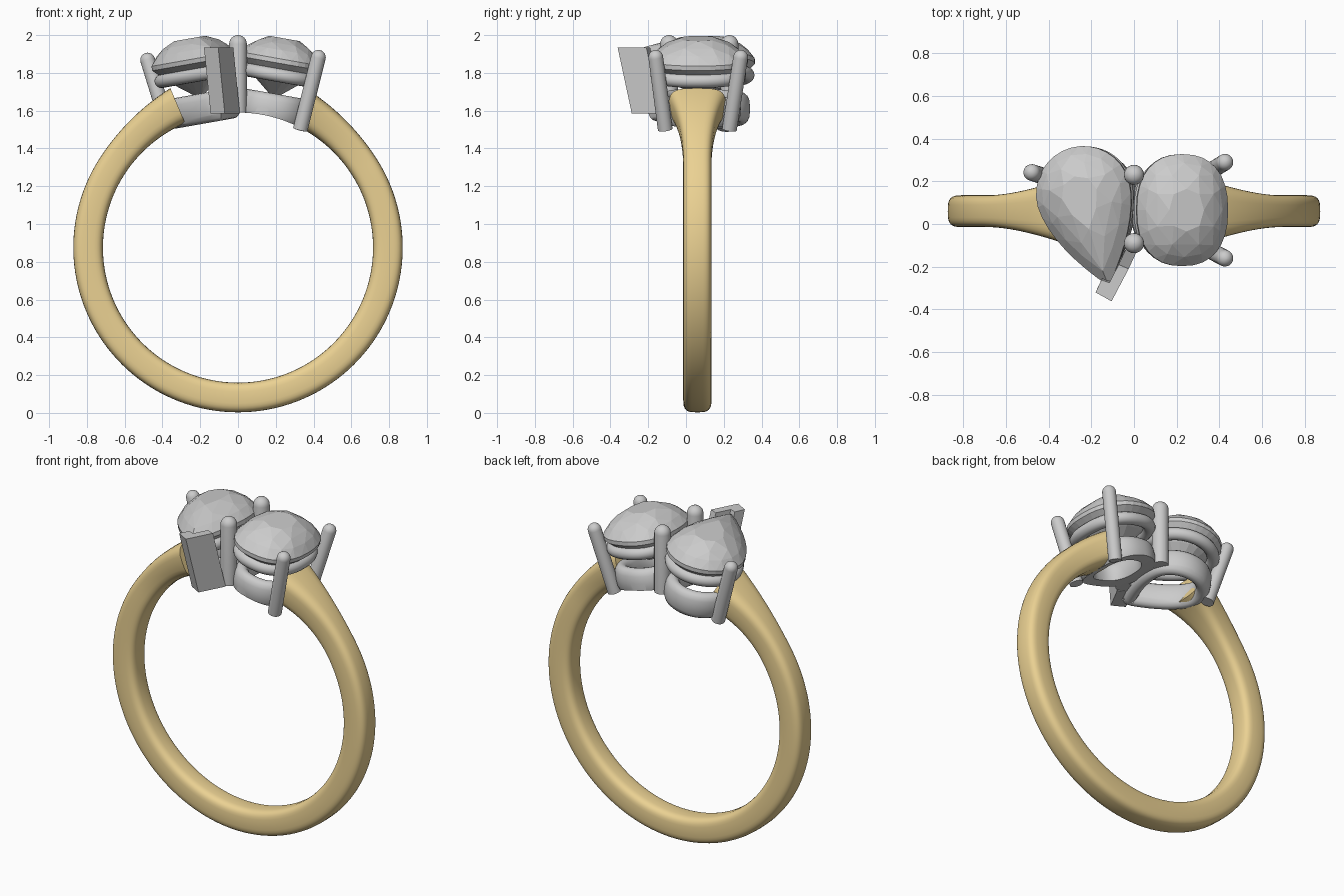
import bpy, bmesh
from math import sin, cos, pi, radians, copysign
from mathutils import Vector, Matrix

if "Cube" in bpy.data.objects:
    bpy.data.objects.remove(bpy.data.objects["Cube"])

CZ, CY, INNER = 0.875, 0.06, 0.715      # finger hole centre and radius

gold = bpy.data.materials.new("gold")
gold.diffuse_color = (0.83, 0.64, 0.29, 1)
gold.use_nodes = True
gold.node_tree.nodes["Principled BSDF"].inputs["Base Color"].default_value = gold.diffuse_color


def finish(name, bm, smooth=True, mat=None):
    bmesh.ops.recalc_face_normals(bm, faces=bm.faces[:])
    me = bpy.data.meshes.new(name)
    bm.to_mesh(me)
    bm.free()
    ob = bpy.data.objects.new(name, me)
    bpy.context.collection.objects.link(ob)
    if mat:
        me.materials.append(mat)
    if smooth:
        bpy.ops.object.select_all(action='DESELECT')
        ob.select_set(True)
        bpy.context.view_layer.objects.active = ob
        bpy.ops.object.shade_smooth_by_angle(angle=radians(40))
    return ob


def loft(rings, closed):
    bm = bmesh.new()
    vs = [[bm.verts.new(p) for p in r] for r in rings]
    n = len(vs[0])
    for i in range(len(vs) if closed else len(vs) - 1):
        a, b = vs[i], vs[(i + 1) % len(vs)]
        for j in range(n):
            k = (j + 1) % n
            bm.faces.new((a[j], a[k], b[k], b[j]))
    if not closed:
        bm.faces.new(vs[0])
        bm.faces.new(vs[-1])
    return bm


def sup(c, e):
    return copysign(abs(c) ** (2 / e), c)


# Shank: rounded band that widens and thickens into two shoulders
rings = []
for i in range(121):
    a = radians(23 + 314 * i / 120)               # measured from the top
    off = min(23 + 314 * i / 120, 337 - 314 * i / 120)
    u = max(0, (57 - off) / 34) ** 2
    w, outer = 0.075 + 0.075 * u, 0.872 + 0.045 * u
    mid, half = (outer + INNER) / 2, (outer - INNER) / 2
    ring = []
    for j in range(32):
        t = 2 * pi * j / 32
        r = mid + half * sup(sin(t), 3.5)
        ring.append((r * sin(a), CY + w * sup(cos(t), 3.5), CZ + r * cos(a)))
    rings.append(ring)
finish("shank", loft(rings, False), mat=gold)


# Stone outlines, f in 0..1 around the girdle
def pear(f):
    f = f % 1
    if f <= 0.5:
        return 0.225 * cos(2 * pi * f), 0.225 * sin(2 * pi * f)
    s = (f - 0.5) * 4
    side, s = (-1, s) if s <= 1 else (1, 2 - s)
    return side * 0.225 * (1 - s ** 1.7), -0.447 * s


def cushion(f):
    t = 2 * pi * f
    return 0.217 * sup(cos(t), 2.35), 0.262 * sup(sin(t), 2.35)


def stone(name, outline, frame):
    bm = bmesh.new()
    # (points, stagger, scale, height) from table to culet
    for n, o, s, z in ((8, 0, 0.38, 0.122), (8, 0.5, 0.66, 0.092), (16, 0, 0.84, 0.058),
                       (32, 0, 1, 0.012), (32, 0, 1, -0.012),
                       (16, 0.5, 0.62, -0.095), (8, 0, 0.1, -0.185)):
        for i in range(n):
            x, y = outline((i + o) / n)
            bm.verts.new(frame @ Vector((x * s, y * s, z)))
    res = bmesh.ops.convex_hull(bm, input=bm.verts[:])
    loose = [v for v in bm.verts if not v.link_faces]
    bmesh.ops.delete(bm, geom=loose, context='VERTS')
    bmesh.ops.dissolve_limit(bm, angle_limit=radians(2), verts=bm.verts[:], edges=bm.edges[:])
    return finish(name, bm, False)


def rail(name, outline, frame, scale, z, rw, rh):
    n, rings = 72, []
    for i in range(n):
        p = Vector(outline(i / n)) * scale
        d = Vector(outline((i + 1.5) / n)) - Vector(outline((i - 1.5) / n))
        nrm = Vector((d.y, -d.x)).normalized()
        rings.append([frame @ Vector((p.x + nrm.x * rw * cos(t), p.y + nrm.y * rw * cos(t),
                                      z + rh * sup(sin(t), 2 if rw == rh else 3)))
                      for t in (2 * pi * j / 16 for j in range(16))])
    return finish(name, loft(rings, True))


def prong(name, base, top, r):
    base, top = Vector(base), Vector(top)
    d = top - base
    q = d.to_track_quat('Z', 'Y')
    h = d.length - r
    prof = [(r, 0), (r, h)] + [(r * cos(a), h + r * sin(a))
                               for a in (pi / 2 * k / 6 for k in range(1, 6))] + [(r * 0.05, h + r)]
    rings = [[base + q @ Vector((pr * cos(t), pr * sin(t), pz))
              for t in (2 * pi * j / 24 for j in range(24))] for pr, pz in prof]
    return finish(name, loft(rings, False))


# Two tilted heads: stone, upper rail, lower gallery ring
cut_these = []
for name, outline, c, turn, tilt in (("pear", pear, (-0.235, 0.14, 1.862), 15.6, -10),
                                     ("cushion", cushion, (0.225, 0.065, 1.862), 0, 10)):
    frame = (Matrix.Translation(c) @ Matrix.Rotation(radians(tilt), 4, 'Y')
             @ Matrix.Rotation(radians(turn), 4, 'Z'))
    stone(name + "_stone", outline, frame)
    rail(name + "_upper_rail", outline, frame, 0.83, -0.075, 0.036, 0.036)
    cut_these.append(rail(name + "_gallery", outline, frame, 0.7, -0.255, 0.042, 0.08))

# Round prongs
for side, y0, y1 in (("front", -0.11, -0.165), ("back", 0.23, 0.295)):
    prong("right_prong_" + side, (0.33, y0, 1.5), (0.435, y1, 1.92), 0.039)
prong("left_prong_back", (-0.365, 0.205, 1.5), (-0.49, 0.245, 1.905), 0.039)
for side, y in (("front", -0.09), ("back", 0.23)):
    cut_these.append(prong("centre_prong_" + side, (0, y, 1.56), (0, y, 2.0), 0.047))

# Angled corner prong holding the pear tip
tip = ((-0.18, -0.32), (-0.105, -0.362), (-0.025, -0.21), (-0.072, -0.19), (-0.115, -0.275), (-0.152, -0.262))
finish("tip_prong", loft([[(x + dx, y + dy, z) for x, y in tip]
                          for dx, dy, z in ((0.035, 0.075, 1.585), (0, 0, 1.935))], False), False)

# Trim the gallery to the finger hole
bpy.ops.mesh.primitive_cylinder_add(vertices=160, radius=INNER, depth=2,
                                    location=(0, CY, CZ), rotation=(pi / 2, 0, 0))
cutter = bpy.context.object
cutter.name = "finger_cutter"
cutter.hide_render = True
for ob in cut_these:
    m = ob.modifiers.new("trim", 'BOOLEAN')
    m.operation, m.object, m.solver = 'DIFFERENCE', cutter, 'EXACT'
    bpy.context.view_layer.objects.active = ob
    bpy.ops.object.modifier_apply(modifier="trim")
bpy.data.objects.remove(cutter)
